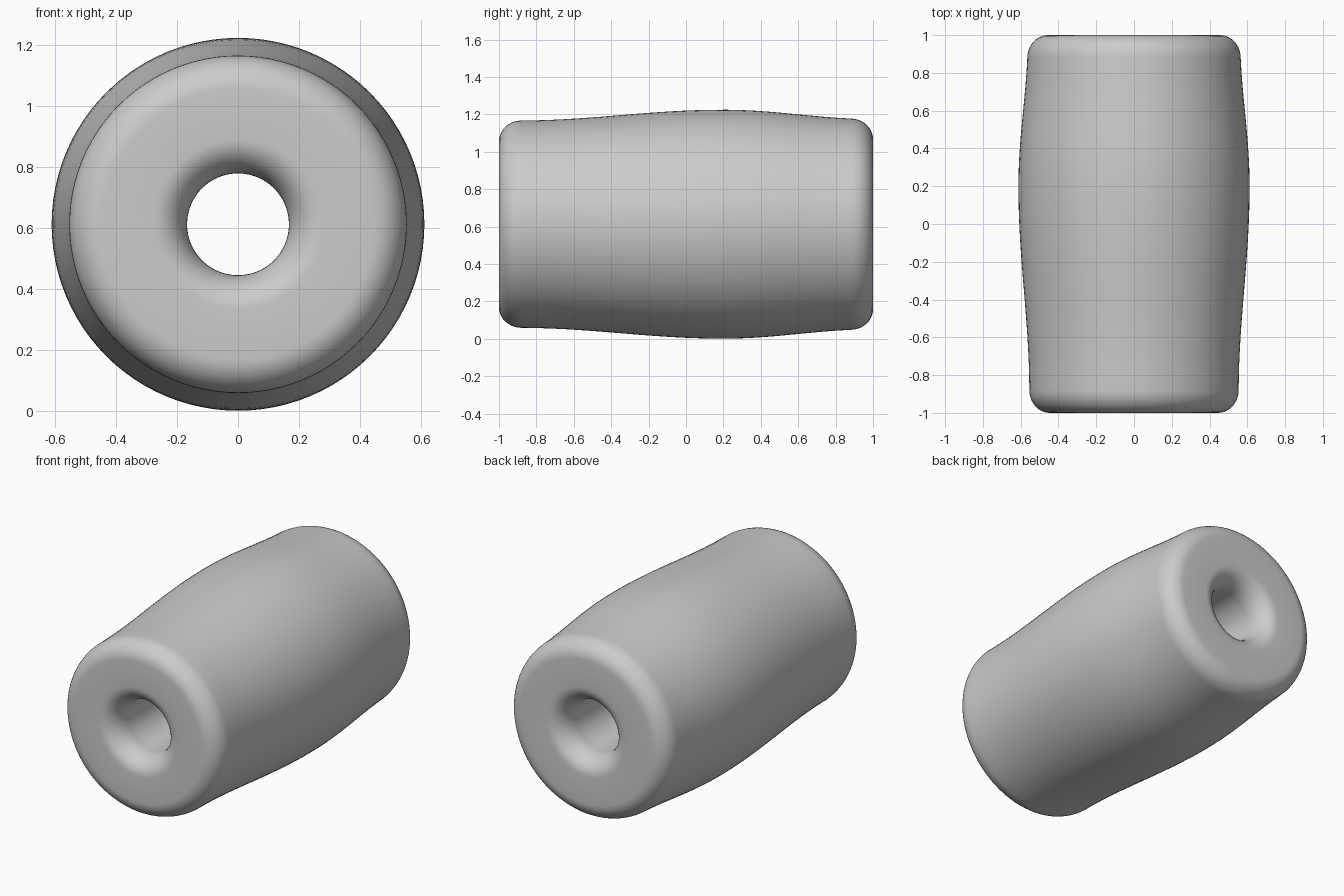
import bpy, bmesh, math
from mathutils import Vector, Matrix

cube = bpy.data.objects.get("Cube")
if cube:
    bpy.data.objects.remove(cube, do_unlink=True)

CENTRE_Z = 0.613
SEGMENTS = 96
BORE = 0.167


def material(name, colour):
    mat = bpy.data.materials.new(name)
    mat.use_nodes = True
    mat.diffuse_color = colour
    mat.node_tree.nodes["Principled BSDF"].inputs["Base Color"].default_value = colour
    return mat


def corner(start, tip, end, steps=10):
    """Quarter ellipse from start to end, bulging toward tip."""
    s, t, e = Vector(start), Vector(tip), Vector(end)
    centre = s + e - t
    angles = [i * math.pi / 2 / steps for i in range(steps + 1)]
    return [centre + (s - centre) * math.cos(a) + (e - centre) * math.sin(a) for a in angles]


def side_radius(y):
    """Barrel wall: widest behind the middle, easing out toward both ends."""
    span, drop = (1.1, 0.058) if y < 0.2 else (0.8, 0.05)
    t = min(abs(y - 0.2) / span, 1)
    return 0.612 - drop * (1 - math.cos(math.pi * t)) / 2


# Closed half section as (radius, y): bore lip, face, rim, wall, then the far end
front, back = side_radius(-0.88), side_radius(0.88)
section = corner((BORE, -0.86), (BORE, -1), (0.28, -1))
section += corner((front - 0.11, -1), (front, -1), (front, -0.88))
section += [Vector((side_radius(y), y)) for y in [-0.88 + 1.76 * i / 24 for i in range(1, 24)]]
section += corner((back, 0.88), (back, 1), (back - 0.11, 1))
section += corner((0.28, 1), (BORE, 1), (BORE, 0.86))

# Revolve the section around the long axis
bm = bmesh.new()
verts = [bm.verts.new((r, y, 0)) for r, y in section]
edges = [bm.edges.new((v, verts[(i + 1) % len(verts)])) for i, v in enumerate(verts)]
bmesh.ops.spin(bm, geom=verts + edges, axis=(0, 1, 0), cent=(0, 0, 0),
               angle=math.tau, steps=SEGMENTS, use_merge=True)
bmesh.ops.remove_doubles(bm, verts=bm.verts, dist=0.0001)
bmesh.ops.recalc_face_normals(bm, faces=bm.faces)
bmesh.ops.transform(bm, matrix=Matrix.Translation((0, 0, CENTRE_Z)), verts=bm.verts)

mesh = bpy.data.meshes.new("barrel_bead")
bm.to_mesh(mesh)
bm.free()
mesh.materials.append(material("plain grey", (0.6, 0.6, 0.6, 1)))
bead = bpy.data.objects.new("barrel_bead", mesh)
bpy.context.collection.objects.link(bead)

# Smooth shading throughout
bpy.context.view_layer.objects.active = bead
bead.select_set(True)
bpy.ops.object.shade_smooth_by_angle(angle=math.radians(40))
